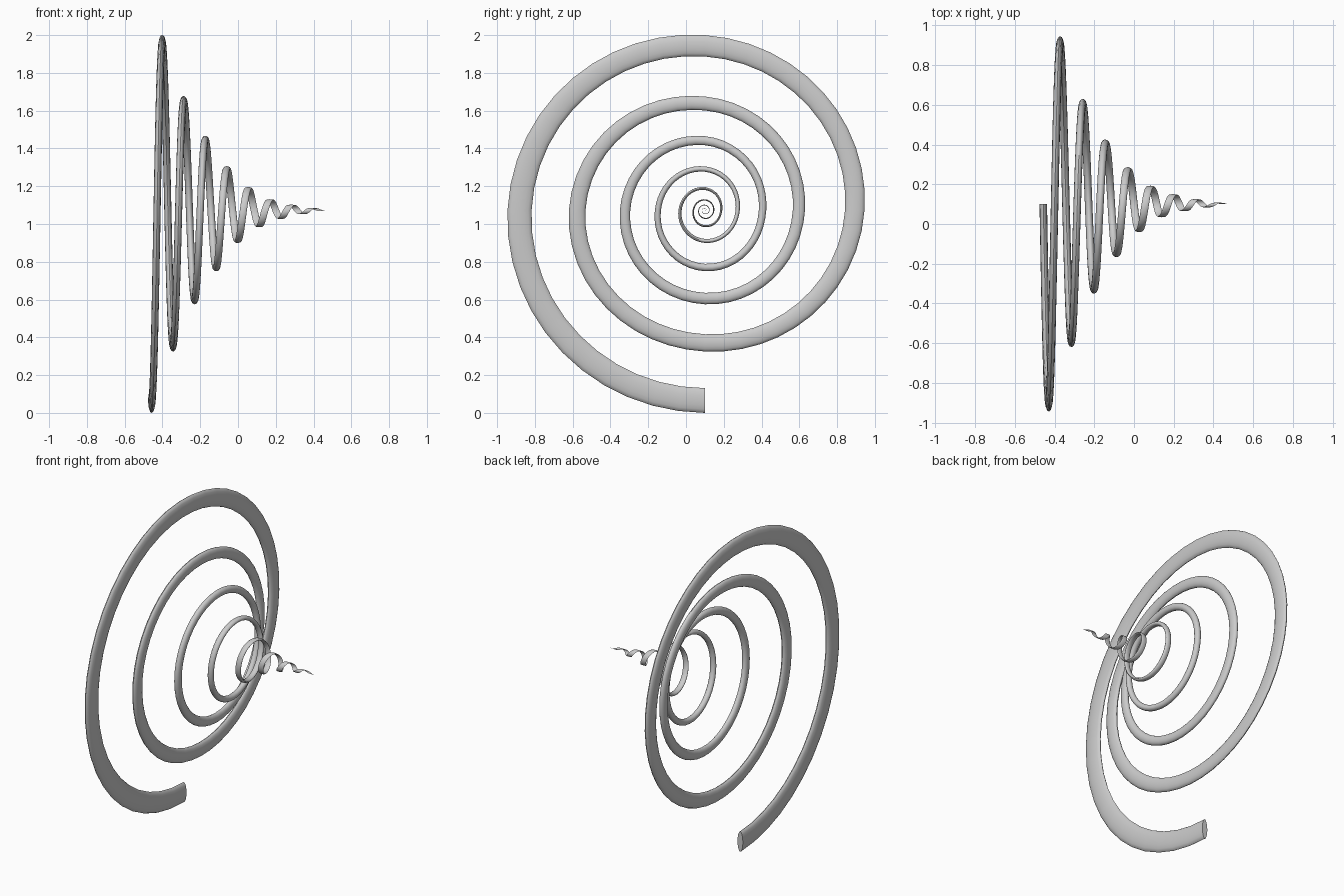
import bpy, bmesh
from math import sin, cos, pi

if "Cube" in bpy.data.objects:
    bpy.data.objects.remove(bpy.data.objects["Cube"])

CY, CZ = 0.10, 1.073            # spiral axis (runs along x)
X0, STEP = -0.457, 0.0571       # start of path, advance per half turn
HALF_X, RATIO = 0.019, 0.061    # section half width, radial half width / radius
SEG, SIDES = 48, 16             # steps per turn, sides of the section

# outer radius at every quarter turn
R = [1.073, 1.045, .927, .845, .748, .72, .602, .53, .498, .45, .392,
     .325, .323, .265, .232, .185, .173, .14, .122, .092, .09, .065,
     .058, .05, .046, .035, .029, .025, .021, .016, .011, .007, .004]


def radius(q):
    # smooth interpolation between the quarter-turn radii
    i = min(int(q), len(R) - 2)
    f = q - i
    a, b, c, d = (R[min(max(k, 0), len(R) - 1)] for k in range(i - 1, i + 3))
    return b + 0.5 * f * (c - a + f * (2*a - 5*b + 4*c - d + f * (3*(b - c) + d - a)))


# tapering ribbon coil with an oval section
bm = bmesh.new()
rings = []
total = SEG * 8
for n in range(total + 1):
    turn = n / SEG
    ang = 2 * pi * turn
    r = radius(turn * 4)
    ring = []
    for k in range(SIDES):
        a = 2 * pi * k / SIDES
        rad = r * (1 - RATIO + RATIO * cos(a))
        ring.append(bm.verts.new((X0 + STEP * 2 * turn + HALF_X * sin(a),
                                  CY - rad * sin(ang), CZ - rad * cos(ang))))
    rings.append(ring)
for p, q in zip(rings, rings[1:]):
    for k in range(SIDES):
        j = (k + 1) % SIDES
        bm.faces.new((p[k], p[j], q[j], q[k]))
bm.faces.new(rings[0])
bm.faces.new(rings[-1])
bmesh.ops.recalc_face_normals(bm, faces=bm.faces)

mesh = bpy.data.meshes.new("spiral_coil")
bm.to_mesh(mesh)
bm.free()
coil = bpy.data.objects.new("spiral_coil", mesh)
bpy.context.collection.objects.link(coil)
bpy.context.view_layer.objects.active = coil
coil.select_set(True)
bpy.ops.object.shade_smooth_by_angle(angle=0.7)
